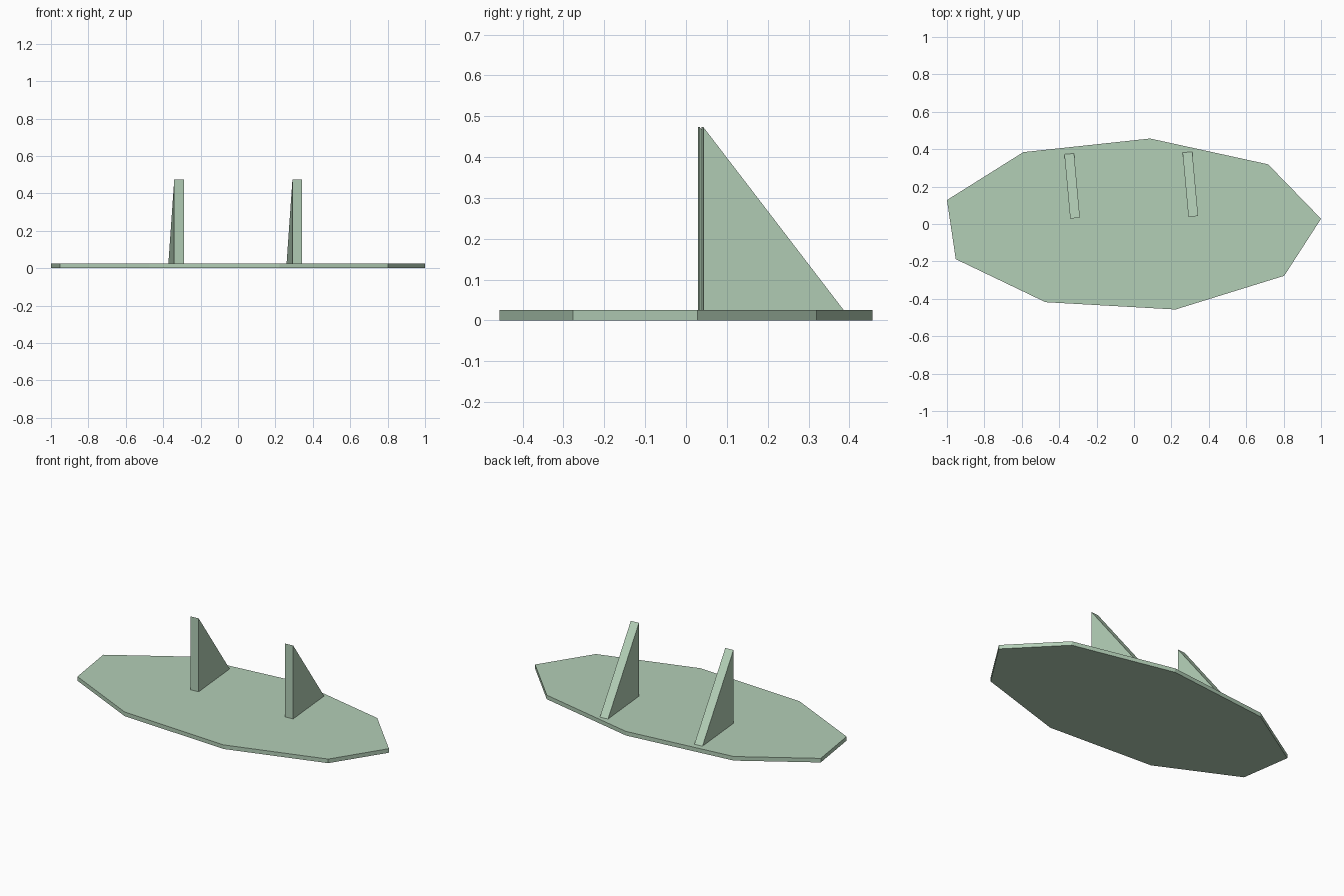
import bpy, bmesh, math
from mathutils import Matrix

if "Cube" in bpy.data.objects:
    bpy.data.objects.remove(bpy.data.objects["Cube"])


def extruded(name, points, direction, matrix=Matrix()):
    """Flat profile pushed along a direction to make a closed solid."""
    bm = bmesh.new()
    face = bm.faces.new([bm.verts.new(p) for p in points])
    new = bmesh.ops.extrude_face_region(bm, geom=[face], use_keep_orig=True)["geom"]
    bmesh.ops.translate(bm, vec=direction,
                        verts=[g for g in new if isinstance(g, bmesh.types.BMVert)])
    bmesh.ops.recalc_face_normals(bm, faces=bm.faces)
    mesh = bpy.data.meshes.new(name)
    bm.to_mesh(mesh)
    bm.free()
    obj = bpy.data.objects.new(name, mesh)
    obj.matrix_world = matrix
    mat = bpy.data.materials.get("pale_green") or bpy.data.materials.new("pale_green")
    mat.diffuse_color = (0.45, 0.62, 0.47, 1)
    mat.use_nodes = True
    mat.node_tree.nodes["Principled BSDF"].inputs["Base Color"].default_value = mat.diffuse_color
    mesh.materials.append(mat)
    bpy.context.collection.objects.link(obj)
    return obj


THICK = 0.025
TOP = 0.473

# Nine-sided flat base
outline = [(-1, 0.128), (-0.953, -0.188), (-0.473, -0.418), (0.222, -0.457),
           (0.803, -0.277), (1, 0.028), (0.717, 0.319), (0.086, 0.457), (-0.592, 0.384)]
extruded("base_plate", [(x, y, 0) for x, y in outline], (0, 0, THICK))

# Two triangular fins, turned slightly about their front edge
fin = [(0, 0, THICK), (0, 0.345, THICK), (0, 0, TOP)]
for name, x, y in (("left_fin", -0.341, 0.029), ("right_fin", 0.291, 0.038)):
    place = Matrix.Translation((x, y, 0)) @ Matrix.Rotation(math.radians(5.2), 4, "Z")
    extruded(name, fin, (0.052, 0, 0), place)
